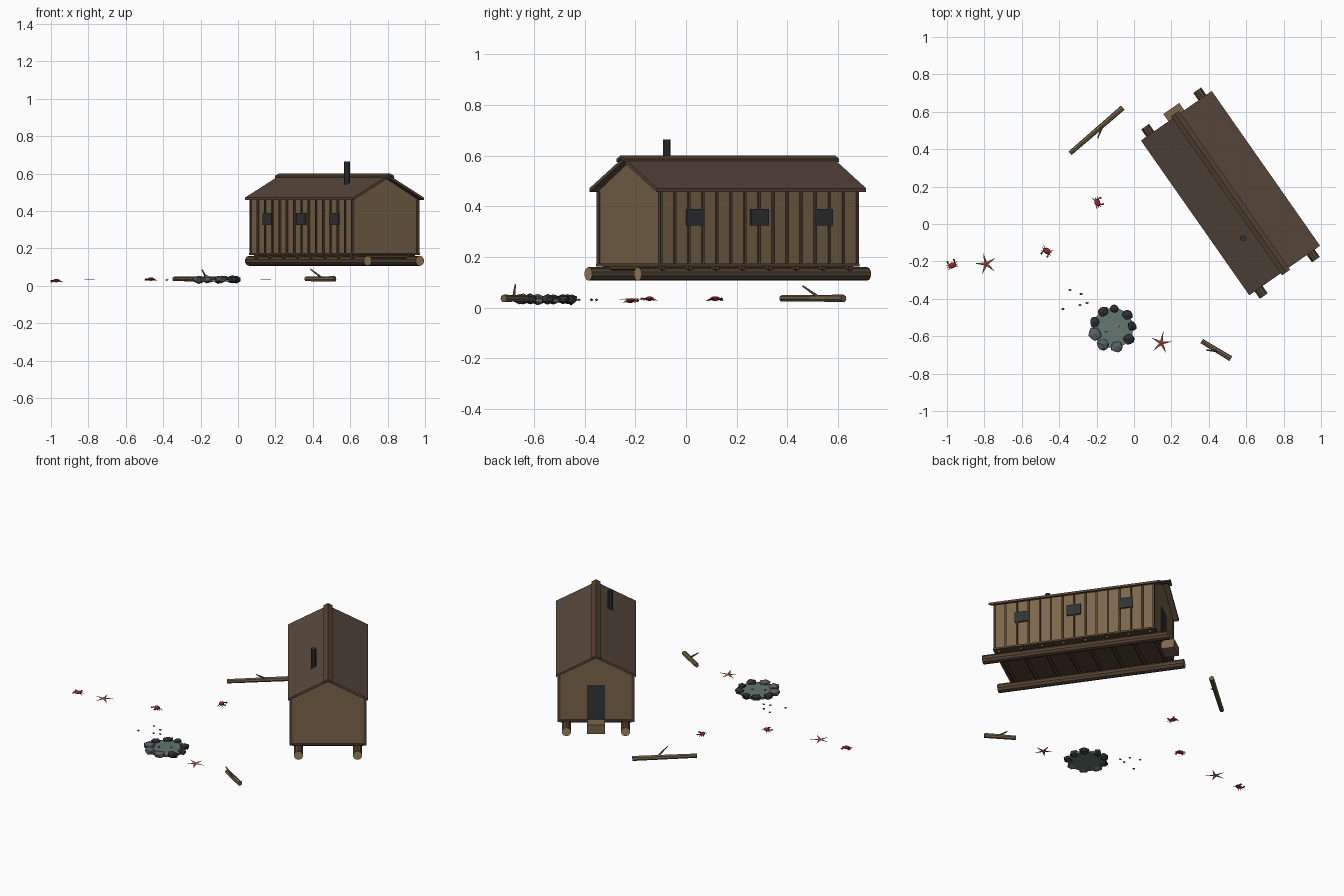
import bpy, bmesh, math, random
from mathutils import Matrix, Vector

if "Cube" in bpy.data.objects:
    bpy.data.objects.remove(bpy.data.objects["Cube"])

random.seed(4)
T, R = Matrix.Translation, Matrix.Rotation


def material(name, r, g, b):
    m = bpy.data.materials.new(name)
    lin = [(c / 255 / 12.92 if c < 10 else ((c / 255 + 0.055) / 1.055) ** 2.4) for c in (r, g, b)]
    m.diffuse_color = (*lin, 1)
    m.use_nodes = True
    m.node_tree.nodes["Principled BSDF"].inputs["Base Color"].default_value = m.diffuse_color
    return m


WALL = material("plank_brown", 122, 102, 75)
ROOF = material("roof_brown", 88, 72, 60)
TIMBER = material("dark_timber", 84, 67, 50)
END = material("cut_log_tan", 158, 130, 92)
DARK = material("charcoal", 50, 51, 54)
DRIFT = material("driftwood", 112, 97, 72)
ROCK = material("rock_grey", 92, 97, 102)
POOL = material("pool_green", 98, 120, 112)
RED = material("crab_red", 150, 38, 42)
CORAL = material("starfish_coral", 208, 112, 96)

# Cabin frame: local x runs along the ridge, local y across it
CABIN = T((0.516, 0.165, 0)) @ R(math.radians(-55), 4, 'Z')
WORLD = Matrix.Identity(4)


def finish(name, bm, mats, frame=WORLD):
    bmesh.ops.recalc_face_normals(bm, faces=bm.faces)
    me = bpy.data.meshes.new(name)
    bm.to_mesh(me)
    bm.free()
    for m in mats:
        me.materials.append(m)
    ob = bpy.data.objects.new(name, me)
    ob.matrix_world = frame
    bpy.context.collection.objects.link(ob)
    return ob


def add_box(bm, x0, x1, y0, y1, z0, z1):
    m = T(((x0 + x1) / 2, (y0 + y1) / 2, (z0 + z1) / 2)) @ Matrix.Diagonal((x1 - x0, y1 - y0, z1 - z0, 1))
    bmesh.ops.create_cube(bm, size=1, matrix=m)


def boxes(name, mat, dims, frame=CABIN):
    bm = bmesh.new()
    for d in dims:
        add_box(bm, *d)
    return finish(name, bm, [mat], frame)


def add_rod(bm, a, b, r1, r2, n=8):
    a, b = Vector(a), Vector(b)
    q = (b - a).to_track_quat('Z', 'Y').to_matrix().to_4x4()
    bmesh.ops.create_cone(bm, cap_ends=True, segments=n, radius1=r1, radius2=r2,
                          depth=(b - a).length, matrix=T((a + b) / 2) @ q)


def rods(name, mats, items, n=8, frame=WORLD):
    bm = bmesh.new()
    for it in items:
        add_rod(bm, *it, n)
    if len(mats) > 1:  # end caps take the second colour
        for f in bm.faces:
            f.material_index = int(len(f.verts) > 4)
    return finish(name, bm, mats, frame)


def extrude_profile(name, mat, pts, x0, x1):
    """Extrude a (y, z) outline along the ridge."""
    bm = bmesh.new()
    f = bm.faces.new([bm.verts.new((x0, y, z)) for y, z in pts])
    g = bmesh.ops.extrude_face_region(bm, geom=[f])['geom']
    bmesh.ops.translate(bm, verts=[v for v in g if isinstance(v, bmesh.types.BMVert)], vec=(x1 - x0, 0, 0))
    return finish(name, bm, [mat], CABIN)


def add_blob(bm, loc, size, sub=1, jitter=0.0, spin=0.0):
    m = T(loc) @ R(spin, 4, 'Z') @ Matrix.Diagonal((*size, 1))
    vs = bmesh.ops.create_icosphere(bm, subdivisions=sub, radius=1, matrix=m)['verts']
    c = Vector(loc)
    for v in vs:
        v.co = c + (v.co - c) * (1 + random.uniform(-jitter, jitter))


# ---- Cabin ----
HL, HW = 0.474, 0.212
extrude_profile("cabin_walls", WALL,
                [(-HW, 0.172), (HW, 0.172), (HW, 0.462), (0, 0.576), (-HW, 0.462)], -HL, HL)
extrude_profile("roof", ROOF,
                [(-0.231, 0.457), (0, 0.577), (0.231, 0.457), (0.231, 0.471), (0, 0.592), (-0.231, 0.471)],
                -0.505, 0.505)
extrude_profile("ridge_cap", TIMBER,
                [(-0.026, 0.575), (0, 0.588), (0.026, 0.575), (0.026, 0.587), (0, 0.601), (-0.026, 0.587)],
                -0.518, 0.518)
boxes("floor", TIMBER, [(-0.482, 0.482, -0.22, 0.22, 0.163, 0.174)])
boxes("wall_battens", TIMBER,
      [(-HL + i * 2 * HL / 14 - 0.005, -HL + i * 2 * HL / 14 + 0.005,
        s * HW - 0.008, s * HW + 0.008, 0.172, 0.458) for i in range(15) for s in (-1, 1)])
boxes("windows", DARK,
      [(x - 0.042, x + 0.042, s * (HW + 0.006) - 0.0045, s * (HW + 0.006) + 0.0045, 0.324, 0.39)
       for x in (-0.31, 0, 0.31) for s in (-1, 1)])
boxes("door", DARK, [(-HL - 0.005, -HL + 0.003, -0.052, 0.052, 0.175, 0.395)])
boxes("door_step", WALL, [(-0.552, -HL, -0.052, 0.052, 0.12, 0.176)])
rods("skid_logs", [TIMBER, END],
     [((-0.553, y, 0.133), (0.553, y, 0.133), 0.027, 0.027) for y in (-0.17, 0.17)], 10, CABIN)
rods("floor_joists", [TIMBER],
     [((-0.45 + i * 0.9 / 7, -0.205, 0.157), (-0.45 + i * 0.9 / 7, 0.205, 0.157), 0.011, 0.011)
      for i in range(8)], 6, CABIN)
rods("stove_pipe", [DARK], [((0.236, -0.083, 0.52), (0.236, -0.083, 0.663), 0.0155, 0.0155)], 10, CABIN)

# ---- Driftwood, each with a short broken branch ----
rods("driftwood_long", [DRIFT],
     [((-0.342, 0.378, 0.036), (-0.06, 0.622, 0.036), 0.013, 0.015),
      ((-0.168, 0.525, 0.04), (-0.193, 0.46, 0.086), 0.006, 0.003)], 7)
rods("driftwood_short", [DRIFT],
     [((0.362, -0.626, 0.036), (0.518, -0.72, 0.036), 0.013, 0.015),
      ((0.45, -0.681, 0.04), (0.386, -0.674, 0.09), 0.006, 0.003)], 7)

# ---- Tide pool ----
PX, PY = -0.112, -0.556
rods("pool_water", [POOL], [((PX, PY, 0.022), (PX, PY, 0.034), 0.108, 0.108)], 20)
ring = [(87, 0.024, 1), (43, 0.03, 1), (5, 0.027, 1), (-35, 0.031, 1), (-78, 0.034, 0),
        (-122, 0.034, 0), (-163, 0.038, 0), (162, 0.029, 1), (122, 0.031, 1)]
for name, mat, kind in (("pool_rocks_grey", ROCK, 0), ("pool_rocks_dark", DARK, 1)):
    bm = bmesh.new()
    for deg, r, k in ring:
        if k == kind:
            a = math.radians(deg)
            add_blob(bm, (PX + 0.103 * math.cos(a), PY + 0.103 * math.sin(a), 0.033),
                     (r, r * 1.08, 0.022), 1, 0.12, a)
    finish(name, bm, [mat])

# ---- Pebbles and shells ----
for name, mat, spots in (
        ("red_pebbles", CORAL, [(-0.342, -0.353, 0.031), (-0.289, -0.433, 0.031),
                                (-0.251, -0.422, 0.031), (-0.086, -0.545, 0.037)]),
        ("grey_pebbles", ROCK, [(-0.283, -0.374, 0.031), (-0.38, -0.455, 0.031), (-0.15, -0.578, 0.037)])):
    bm = bmesh.new()
    for p in spots:
        add_blob(bm, p, (0.009, 0.007, 0.005))
    finish(name, bm, [mat])

# ---- Starfish: thin five-armed stars ----
for i, (x, y, spin) in enumerate([(-0.791, -0.214, 105), (0.146, -0.636, 80)]):
    bm = bmesh.new()
    rim = []
    for k in range(10):
        a = math.radians(spin + 36 * k)
        r = 0.013 if k % 2 else 0.062
        rim.append(bm.verts.new((r * math.cos(a), r * math.sin(a), 0)))
    top = bm.verts.new((0, 0, 0.005))
    for k in range(10):
        bm.faces.new((rim[k], rim[(k + 1) % 10], top))
    bm.faces.new(rim[::-1])
    finish(f"starfish_{i + 1}", bm, [CORAL], T((x, y, 0.032)))

# ---- Crabs: flat shell, two claws, six bent-down legs ----
for i, (x, y, z, spin) in enumerate([(-0.971, -0.221, 0.027, 20), (-0.466, -0.144, 0.035, 150),
                                     (-0.196, 0.115, 0.035, -70)]):
    bm = bmesh.new()
    add_blob(bm, (0, 0, 0), (0.021, 0.016, 0.009), 2)
    for s in (-1, 1):
        add_rod(bm, (s * 0.014, 0.008, 0), (s * 0.02, 0.022, 0), 0.003, 0.003, 5)
        add_blob(bm, (s * 0.018, 0.024, 0), (0.006, 0.008, 0.005))
        for dy in (-0.012, -0.002, 0.008):
            add_rod(bm, (s * 0.015, dy * 0.7, 0), (s * 0.031, dy * 1.5, -0.008), 0.0025, 0.001, 5)
    finish(f"crab_{i + 1}", bm, [RED], T((x, y, z)) @ R(math.radians(spin), 4, 'Z'))
